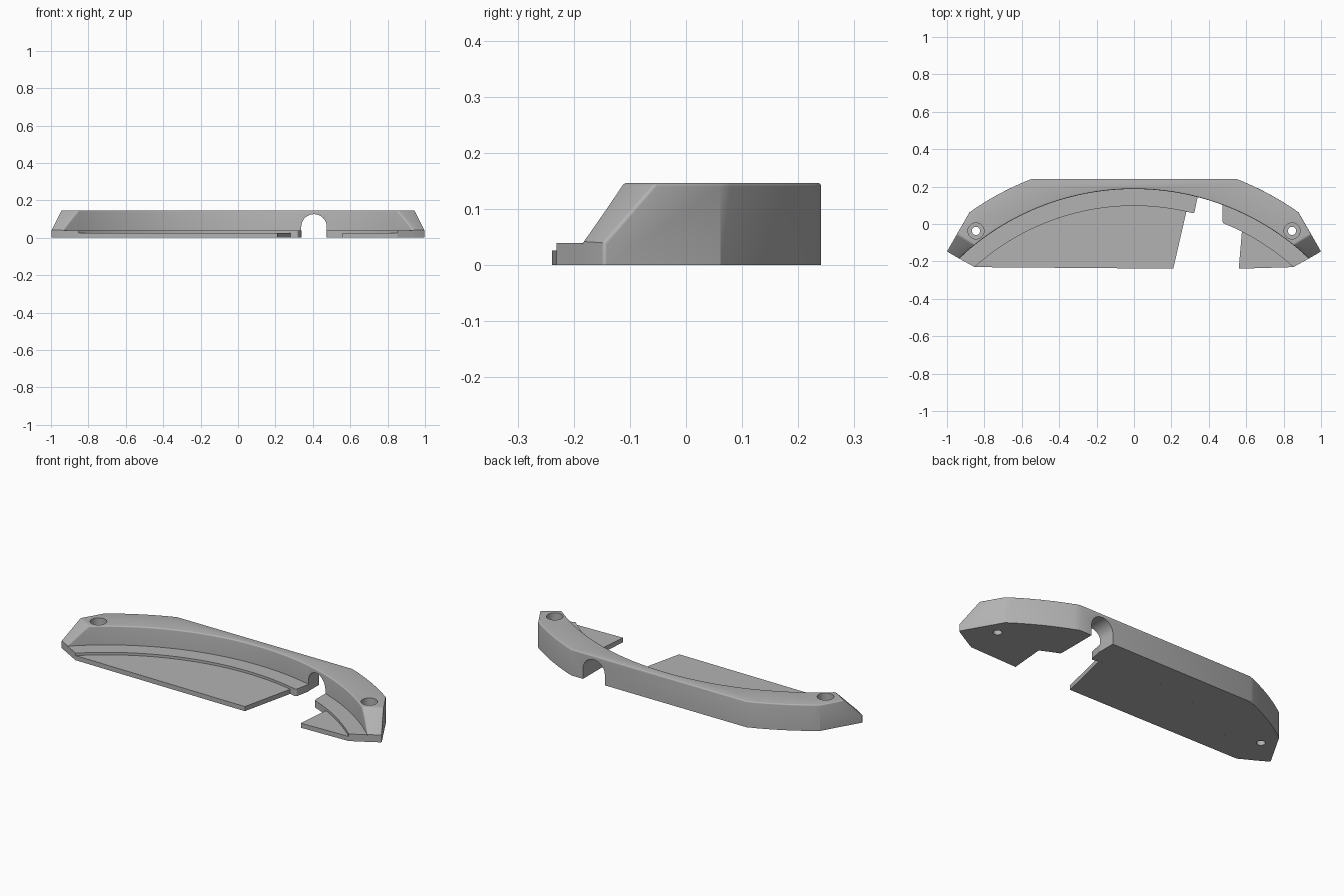
import bpy, bmesh, math
from mathutils import Vector

if "Cube" in bpy.data.objects:
    bpy.data.objects.remove(bpy.data.objects["Cube"])

CY = -1.175                                # shared centre of all arcs
R_OUT, R_WALL, R_LEDGE = 1.518, 1.362, 1.272
HEIGHT, LEDGE_H, PLATE_H = 0.147, 0.04, 0.026
FRONT, BACK = -0.239, 0.239
TIP = Vector((1.0, -0.147))
FOOT = Vector((0.852, FRONT))

grey = bpy.data.materials.new("plain grey")
grey.use_nodes = True
grey.diffuse_color = (0.45, 0.45, 0.45, 1)
grey.node_tree.nodes["Principled BSDF"].inputs["Base Color"].default_value = (0.45, 0.45, 0.45, 1)


def arc(r, x0, x1, n=48):
    """Points on the shared circle from x0 to x1."""
    a0, a1 = math.asin(x0 / r), math.asin(x1 / r)
    angles = [a0 + (a1 - a0) * i / n for i in range(n + 1)]
    return [(r * math.sin(a), CY + r * math.cos(a)) for a in angles]


def prism(outline, z0, z1):
    bm = bmesh.new()
    base = bm.faces.new([bm.verts.new((x, y, z0)) for x, y in outline])
    top = bmesh.ops.extrude_face_region(bm, geom=[base])["geom"]
    bmesh.ops.translate(bm, vec=(0, 0, z1 - z0),
                        verts=[v for v in top if isinstance(v, bmesh.types.BMVert)])
    bmesh.ops.recalc_face_normals(bm, faces=bm.faces)
    return bm


def finish(bm, name):
    mesh = bpy.data.meshes.new(name)
    bm.to_mesh(mesh)
    bm.free()
    mesh.materials.append(grey)
    obj = bpy.data.objects.new(name, mesh)
    bpy.context.collection.objects.link(obj)
    return obj


def activate(obj):
    bpy.ops.object.select_all(action='DESELECT')
    obj.select_set(True)
    bpy.context.view_layer.objects.active = obj


def smooth(obj):
    activate(obj)
    bpy.ops.object.shade_smooth_by_angle(angle=math.radians(25))


def cut(obj, cutter):
    activate(obj)
    mod = obj.modifiers.new("cut", 'BOOLEAN')
    mod.operation, mod.solver, mod.object = 'DIFFERENCE', 'EXACT', cutter
    bpy.ops.object.modifier_apply(modifier=mod.name)
    bpy.data.objects.remove(cutter)


# Curved rim wall
WALL_X = 0.935
outline = [tuple(TIP)] + arc(R_OUT, 0.88, 0.547, 12) + arc(R_OUT, -0.547, -0.88, 12)
outline += [(-TIP.x, TIP.y)] + arc(R_WALL, -WALL_X, WALL_X, 72)
bm = prism(outline, 0, HEIGHT)

# Sloped ends
along = (FOOT - TIP).normalized()
for s in (1, -1):
    bmesh.ops.bisect_plane(
        bm, geom=bm.verts[:] + bm.edges[:] + bm.faces[:],
        plane_co=(s * TIP.x, TIP.y, LEDGE_H),
        plane_no=(-s * along.y, along.x, 1) if along.x < 0 else
                 (s * abs(along.y), -abs(along.x), 1),
        clear_outer=True)
    bmesh.ops.holes_fill(bm, edges=[e for e in bm.edges if e.is_boundary])
bmesh.ops.recalc_face_normals(bm, faces=bm.faces)


# Rounded upper edges and tip corners
def rounded(e):
    a, b = (v.co for v in e.verts)
    if e.calc_face_angle(0) < math.radians(35):
        return False
    if max(a.z, b.z) < LEDGE_H + 0.005:
        return abs(a.z - b.z) > 0.01 and abs(a.x) > 0.97
    return True


bmesh.ops.bevel(bm, geom=[e for e in bm.edges if rounded(e)], offset=0.012,
                segments=4, profile=0.5, affect='EDGES', clamp_overlap=True)
wall = finish(bm, "rim_wall")

# Arched cable channel through the wall
CX, CR, CZ = 0.406, 0.068, 0.058
bm = bmesh.new()
section = [(CX + CR, -0.1), *[(CX + CR * math.cos(math.pi * i / 24),
                             CZ + CR * math.sin(math.pi * i / 24)) for i in range(25)],
           (CX - CR, -0.1)]
face = bm.faces.new([bm.verts.new((x, -0.3, z)) for x, z in section])
new = bmesh.ops.extrude_face_region(bm, geom=[face])["geom"]
bmesh.ops.translate(bm, vec=(0, 0.8, 0), verts=[v for v in new if isinstance(v, bmesh.types.BMVert)])
bmesh.ops.recalc_face_normals(bm, faces=bm.faces)
cut(wall, finish(bm, "channel_cutter"))

# Counterbored screw holes
for s in (1, -1):
    for radius, z0 in ((0.022, -0.1), (0.043, 0.06)):
        circle = [(s * 0.845 + radius * math.cos(math.tau * i / 32),
                   -0.037 + radius * math.sin(math.tau * i / 32)) for i in range(32)]
        cut(wall, finish(prism(circle, z0, 0.3), "hole_cutter"))
smooth(wall)

# Low ledge inside the wall, broken by the channel
ledges = {
    "ledge_right": (arc(R_WALL, -WALL_X, 0.34) + arc(R_LEDGE, 0.322, -FOOT.x), 0.322),
    "ledge_left": (arc(R_WALL, CX + CR, WALL_X) + arc(R_LEDGE, FOOT.x, CX + CR), CX + CR),
}
for name, (points, corner_x) in ledges.items():
    bm = prism(points, 0, LEDGE_H)
    corner_y = CY + math.sqrt(R_LEDGE ** 2 - corner_x ** 2)
    corner = [e for e in bm.edges if all(
        (v.co.xy - Vector((corner_x, corner_y))).length < 0.002 for v in e.verts)]
    bmesh.ops.bevel(bm, geom=corner, offset=0.012, segments=4, profile=0.5,
                    affect='EDGES', clamp_overlap=True)
    smooth(finish(bm, name))

# Thin base plates
plates = {
    "base_plate_right": arc(R_LEDGE, -FOOT.x, 0.28) + [(0.21, FRONT)],
    "base_plate_left": arc(R_LEDGE, 0.577, FOOT.x) + [(0.56, FRONT)],
}
for name, points in plates.items():
    smooth(finish(prism(points, 0, PLATE_H), name))
